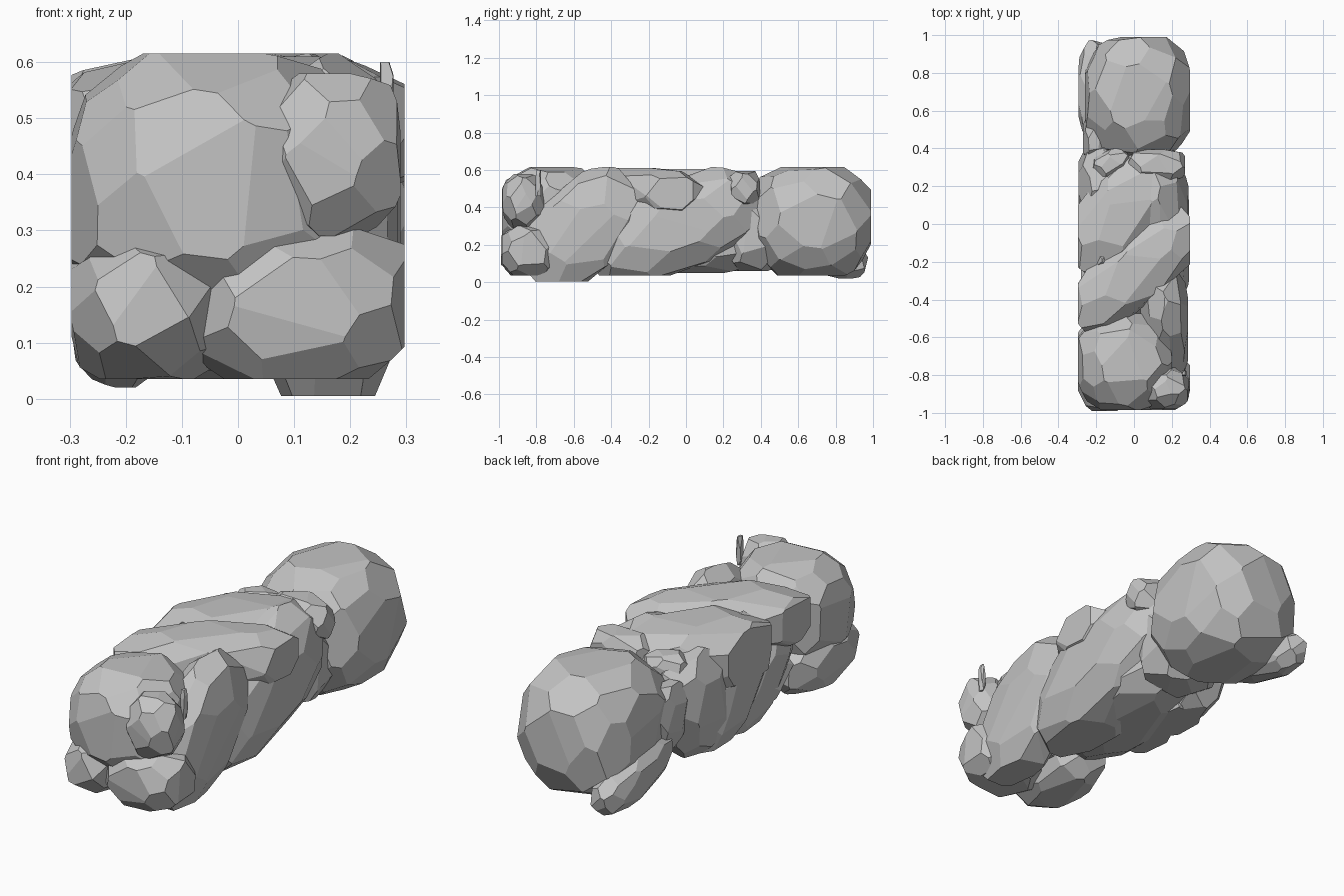
import bpy, bmesh, math, random
from mathutils import Vector, Euler

random.seed(4)
if "Cube" in bpy.data.objects:
    bpy.data.objects.remove(bpy.data.objects["Cube"])

grey = bpy.data.materials.new("stone grey")
grey.use_nodes = True
grey.diffuse_color = (0.55, 0.55, 0.55, 1)
grey.node_tree.nodes["Principled BSDF"].inputs["Base Color"].default_value = (0.55, 0.55, 0.55, 1)


def carve(bm, point, normal):
    """Slice off everything beyond a plane and close the cut."""
    geom = bm.verts[:] + bm.edges[:] + bm.faces[:]
    cut = bmesh.ops.bisect_plane(bm, geom=geom, plane_co=point, plane_no=normal,
                                 clear_outer=True, dist=1e-5)
    edges = [e for e in cut["geom_cut"] if isinstance(e, bmesh.types.BMEdge) and e.is_boundary]
    if edges:
        bmesh.ops.holes_fill(bm, edges=edges, sides=0)


def stone(name, centre, radii, turn_x=0, turn_z=0, facets=32, power=1.7, floor=0.035):
    """Convex faceted lump; a lower power makes it boxier."""
    bm = bmesh.new()
    bmesh.ops.create_cube(bm, size=2)
    bmesh.ops.scale(bm, vec=radii, verts=bm.verts)
    for i in range(facets):
        h = 1 - 2 * (i + 0.5) / facets
        a = i * math.pi * (3 - math.sqrt(5))
        ring = math.sqrt(1 - h * h)
        d = Vector((ring * math.cos(a), ring * math.sin(a), h))
        d += Vector([random.uniform(-0.12, 0.12) for _ in range(3)])
        n = Vector([d[k] / radii[k] for k in range(3)]).normalized()
        reach = sum(abs(radii[k] * n[k]) ** power for k in range(3)) ** (1 / power)
        carve(bm, n * reach, n)
    rot = Euler((math.radians(turn_x), 0, math.radians(turn_z))).to_matrix()
    for v in bm.verts:
        v.co = rot @ v.co + Vector(centre)
    # Keep every lump inside the overall block
    for axis, low, high in ((0, -0.297, 0.297), (1, -0.995, 0.995), (2, floor, 0.615)):
        n = Vector((0, 0, 0))
        n[axis] = 1
        carve(bm, n * high, n)
        carve(bm, n * low, -n)
    bmesh.ops.recalc_face_normals(bm, faces=bm.faces)
    mesh = bpy.data.meshes.new(name)
    bm.to_mesh(mesh)
    bm.free()
    mesh.materials.append(grey)
    obj = bpy.data.objects.new(name, mesh)
    bpy.context.collection.objects.link(obj)


# Two ends
stone("back_end", (0.02, 0.67, 0.325), (0.28, 0.32, 0.295), facets=44, power=1.65)
stone("back_lower_strip", (-0.21, 0.71, 0.15), (0.085, 0.26, 0.1), turn_x=-14, floor=0.02)
stone("front_end", (-0.05, -0.73, 0.375), (0.25, 0.255, 0.24), facets=44, power=1.65)
stone("front_knob", (0.165, -0.87, 0.435), (0.125, 0.11, 0.145), facets=28, power=1.9)
stone("front_lower_left_strip", (-0.16, -0.73, 0.165), (0.14, 0.26, 0.135))
stone("front_lower_right_knob", (0.11, -0.83, 0.165), (0.19, 0.155, 0.145), facets=28)

# Slanting strands on the left side
stone("left_front_strand", (0.16, -0.56, 0.28), (0.125, 0.365, 0.235), turn_x=40, floor=0.005)
stone("left_middle_strand", (0.1, -0.06, 0.295), (0.19, 0.47, 0.235), turn_x=20,
      facets=40, power=1.65)

# Slanting strands on the right side
stone("right_front_strand", (-0.18, -0.24, 0.24), (0.1, 0.32, 0.14), turn_x=-40, floor=0.06)
stone("right_middle_strand", (-0.17, -0.03, 0.28), (0.125, 0.33, 0.18), turn_x=-42, floor=0.06)
stone("right_back_strand", (-0.17, 0.21, 0.3), (0.125, 0.2, 0.24), turn_x=-14,
      facets=26, floor=0.06)

# Strands crossing the top, and the underside
stone("top_front_strand", (0.0, -0.245, 0.475), (0.41, 0.175, 0.135), turn_z=42)
stone("top_back_strand", (-0.07, 0.05, 0.44), (0.36, 0.21, 0.165), turn_z=52)
stone("underside_strand", (-0.03, -0.08, 0.2), (0.22, 0.45, 0.155), turn_z=-8, floor=0.05)

# Small lumps at the neck
stone("neck_lump_left", (0.12, 0.31, 0.5), (0.15, 0.085, 0.095), facets=22)
stone("neck_lump_right", (-0.12, 0.32, 0.47), (0.1, 0.07, 0.09), turn_z=25, facets=22)
stone("neck_side_lump", (-0.2, 0.45, 0.33), (0.07, 0.12, 0.15), facets=22)
stone("neck_core", (0.02, 0.36, 0.26), (0.19, 0.16, 0.2), facets=28)
stone("front_spike", (0.265, -0.79, 0.53), (0.012, 0.015, 0.07), facets=10)
